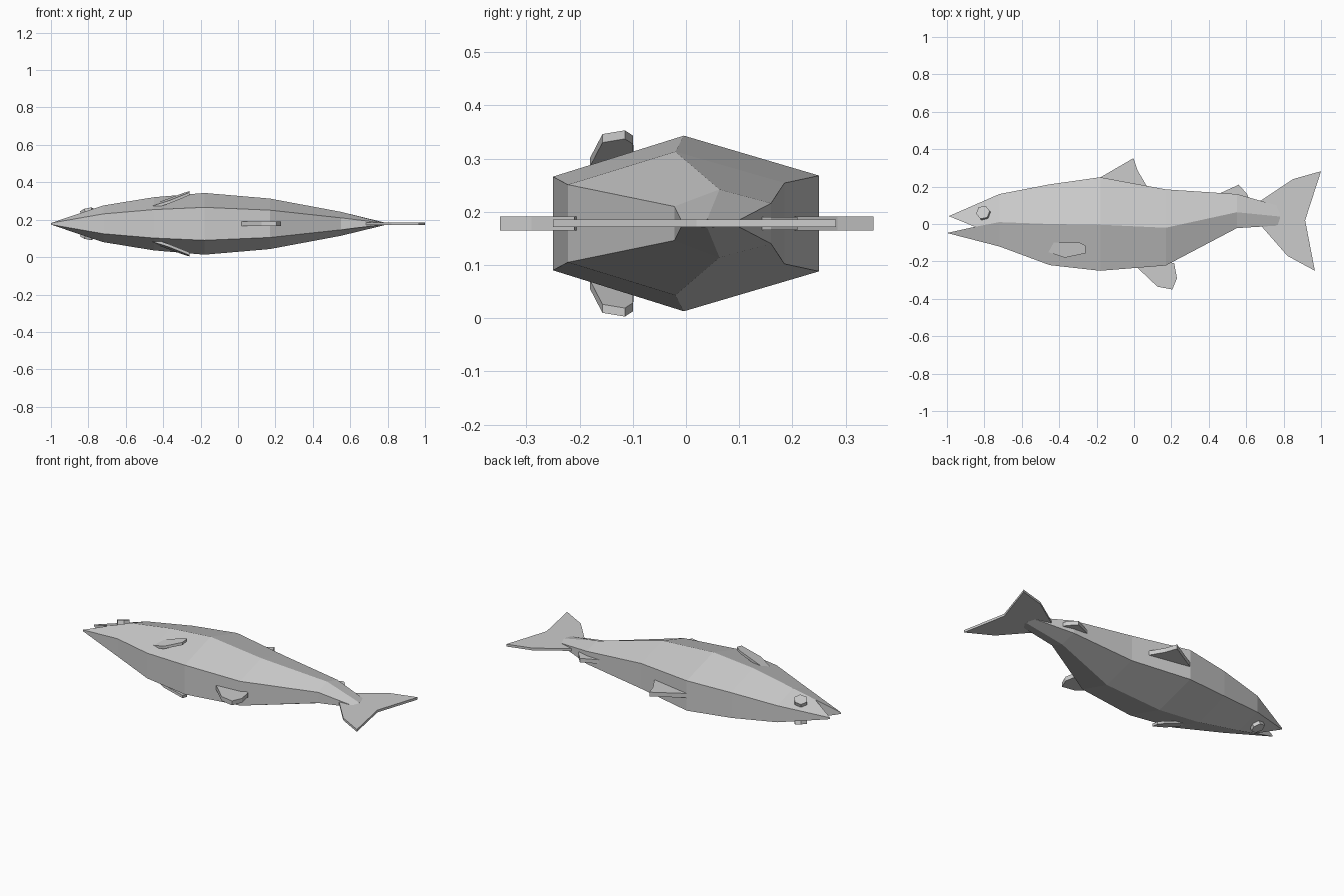
import bpy, bmesh
from mathutils import Vector

if "Cube" in bpy.data.objects:
    bpy.data.objects.remove(bpy.data.objects["Cube"])

ZC = 0.178  # centre plane of the fish lying on its side


def finish(name, bm):
    bmesh.ops.recalc_face_normals(bm, faces=bm.faces)
    me = bpy.data.meshes.new(name)
    bm.to_mesh(me)
    bm.free()
    ob = bpy.data.objects.new(name, me)
    bpy.context.collection.objects.link(ob)
    return ob


def plate(name, lower, upper):
    # closed slab between two matching outlines
    bm = bmesh.new()
    a = [bm.verts.new(p) for p in lower]
    b = [bm.verts.new(p) for p in upper]
    n = len(a)
    bm.faces.new(a)
    bm.faces.new(b[::-1])
    for i in range(n):
        j = (i + 1) % n
        bm.faces.new((a[i], a[j], b[j], b[i]))
    bmesh.ops.triangulate(bm, faces=[f for f in bm.faces if len(f.verts) > 4])
    return finish(name, bm)


def flat_fin(name, pts, half):
    return plate(name, [(x, y, ZC - half) for x, y in pts],
                 [(x, y, ZC + half) for x, y in pts])


# Body: hexagonal sections (x, back y, back half, ridge y, ridge half, belly y, belly half)
sections = [
    (-0.72, 0.16, 0.05, 0.01, 0.098, -0.12, 0.053),
    (-0.45, 0.212, 0.076, 0.0, 0.142, -0.22, 0.076),
    (-0.18, 0.25, 0.09, -0.004, 0.165, -0.25, 0.088),
    (0.17, 0.185, 0.076, -0.02, 0.135, -0.222, 0.073),
    (0.55, 0.16, 0.038, 0.063, 0.064, -0.022, 0.032),
    (0.78, 0.095, 0.004, 0.04, 0.008, -0.008, 0.004),
]
bm = bmesh.new()
rings = []
for x, ty, tw, my, mw, by, bw in sections:
    half = [(ty, tw), (my, mw), (by, bw)]
    pts = [(x, y, ZC + w) for y, w in half] + [(x, y, ZC - w) for y, w in half[::-1]]
    rings.append([bm.verts.new(p) for p in pts])
for r, s in zip(rings, rings[1:]):
    for i in range(6):
        j = (i + 1) % 6
        bm.faces.new((r[i], r[j], s[j], s[i]))
bm.faces.new(rings[-1])

# Head: two pointed jaws with a notched mouth between them
r = rings[0]
upper = [bm.verts.new((-0.99, 0.042, ZC + s * 0.004)) for s in (1, -1)]
lower = [bm.verts.new((-1.0, -0.048, ZC + s * 0.004)) for s in (1, -1)]
notch = [bm.verts.new((-0.85, -0.015, ZC + s * 0.055)) for s in (1, -1)]
bm.faces.new((r[0], r[5], upper[1], upper[0]))
bm.faces.new((r[2], r[3], lower[1], lower[0]))
bm.faces.new((upper[0], upper[1], notch[1], notch[0]))
bm.faces.new((lower[0], lower[1], notch[1], notch[0]))
for k, (t, m, b) in enumerate(((0, 1, 2), (5, 4, 3))):
    bm.faces.new((r[t], r[m], notch[k], upper[k]))
    bm.faces.new((r[b], r[m], notch[k], lower[k]))
finish("body", bm)

# Fins in the centre plane
flat_fin("tail_fin", [(0.55, 0.13), (0.67, 0.12), (0.85, 0.24), (1.0, 0.282), (0.915, 0.02),
                      (0.967, -0.25), (0.82, -0.17), (0.68, -0.01), (0.55, 0.0)], 0.007)
flat_fin("dorsal_fin", [(-0.18, 0.249), (-0.003, 0.352), (0.02, 0.285), (0.07, 0.2), (0.0, 0.17)], 0.013)
flat_fin("adipose_fin", [(0.45, 0.16), (0.56, 0.21), (0.605, 0.16), (0.615, 0.135), (0.57, 0.125)], 0.012)
flat_fin("anal_fin", [(0.01, -0.226), (0.125, -0.335), (0.205, -0.35), (0.23, -0.29),
                      (0.215, -0.21), (0.1, -0.18)], 0.013)

# Pectoral fins and eyes, one on each flank
pectoral = [(-0.48, -0.12), (-0.46, -0.097), (-0.29, -0.1), (-0.258, -0.115),
            (-0.26, -0.157), (-0.37, -0.18), (-0.46, -0.15)]
for side, s in (("left", 1), ("right", -1)):
    def lift(x, y, drop):
        h = 0.175 + (x + 0.26) * 0.37 + (y + 0.11) * 0.15 - drop
        return (x, y, ZC + s * h)
    plate(side + "_pectoral_fin", [lift(x, y, 0.016) for x, y in pectoral],
          [lift(x, y, 0) for x, y in pectoral])

    bm = bmesh.new()
    bmesh.ops.create_cone(bm, cap_ends=True, segments=6, radius1=0.038, radius2=0.038, depth=0.04)
    eye = finish(side + "_eye", bm)
    eye.location = (-0.803, 0.057, ZC + s * 0.055)
    axis = Vector((-0.25, 0.3, s))
    eye.rotation_euler = axis.to_track_quat('Z', 'Y').to_euler()
